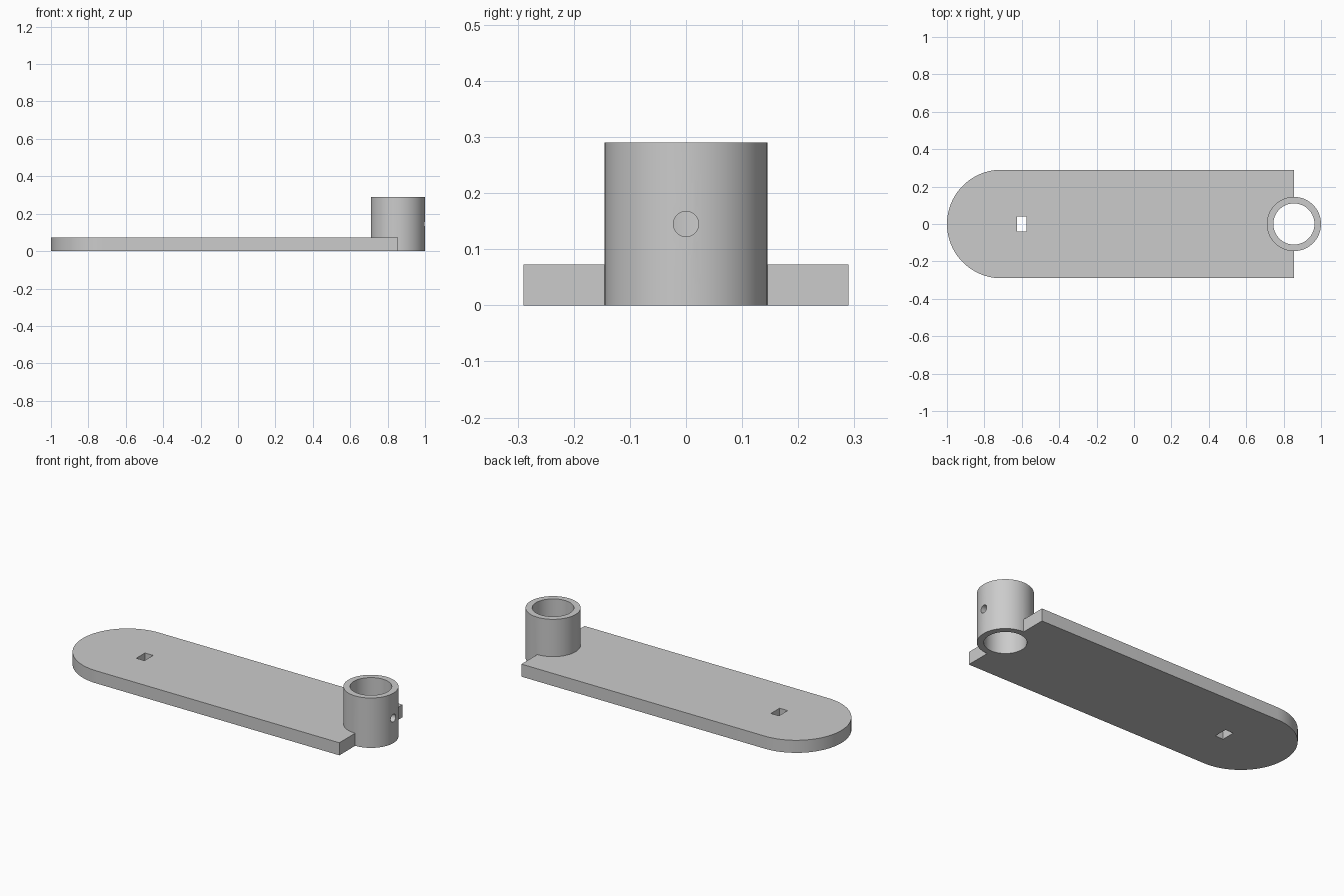
import bpy, bmesh, math
from mathutils import Matrix

if "Cube" in bpy.data.objects:
    bpy.data.objects.remove(bpy.data.objects["Cube"])

HALF = 0.29            # half width of plate
THICK = 0.073          # plate thickness
TUBE_X, TUBE_R, BORE_R, TUBE_H = 0.855, 0.145, 0.11, 0.29

grey = bpy.data.materials.new("light grey")
grey.diffuse_color = (0.6, 0.6, 0.6, 1)
grey.use_nodes = True
grey.node_tree.nodes["Principled BSDF"].inputs["Base Color"].default_value = grey.diffuse_color


def add_object(name, bm):
    bmesh.ops.recalc_face_normals(bm, faces=bm.faces)
    mesh = bpy.data.meshes.new(name)
    bm.to_mesh(mesh)
    bm.free()
    mesh.materials.append(grey)
    ob = bpy.data.objects.new(name, mesh)
    bpy.context.collection.objects.link(ob)
    return ob


def cylinder(name, r, depth, centre, sides=64, along_x=False):
    bm = bmesh.new()
    m = Matrix.Translation(centre)
    if along_x:
        m = m @ Matrix.Rotation(math.pi / 2, 4, 'Y')
    bmesh.ops.create_cone(bm, cap_ends=True, segments=sides, radius1=r,
                          radius2=r, depth=depth, matrix=m)
    return add_object(name, bm)


def box(name, size, centre):
    bm = bmesh.new()
    bmesh.ops.create_cube(bm, size=1, matrix=Matrix.Translation(centre) @ Matrix.Diagonal((*size, 1)))
    return add_object(name, bm)


def combine(target, tool, operation):
    bpy.context.view_layer.objects.active = target
    mod = target.modifiers.new(operation, 'BOOLEAN')
    mod.operation, mod.object, mod.solver = operation, tool, 'EXACT'
    bpy.ops.object.modifier_apply(modifier=mod.name)
    bpy.data.objects.remove(tool, do_unlink=True)


# Plate: square at the tube end, half round at the other
outline = [(TUBE_X, -HALF), (TUBE_X, HALF)]
for i in range(41):
    a = math.pi / 2 + math.pi * i / 40
    outline.append((-1 + HALF + HALF * math.cos(a), HALF * math.sin(a)))
bm = bmesh.new()
face = bm.faces.new([bm.verts.new((x, y, 0)) for x, y in outline])
top = bmesh.ops.extrude_face_region(bm, geom=[face])
bmesh.ops.translate(bm, vec=(0, 0, THICK),
                    verts=[v for v in top["geom"] if isinstance(v, bmesh.types.BMVert)])
bracket = add_object("plate_with_tube", bm)

# Upright tube, bored right through
combine(bracket, cylinder("tube", TUBE_R, TUBE_H, (TUBE_X, 0, TUBE_H / 2)), 'UNION')
combine(bracket, cylinder("bore", BORE_R, 1, (TUBE_X, 0, TUBE_H / 2)), 'DIFFERENCE')

# Set screw hole in the outer wall of the tube
combine(bracket, cylinder("screw_hole", 0.0225, 0.2, (TUBE_X + 0.15, 0, TUBE_H / 2), 32, True), 'DIFFERENCE')

# Rectangular slot near the round end
combine(bracket, box("slot", (0.052, 0.08, 0.4), (-0.6, 0, 0)), 'DIFFERENCE')

bpy.ops.object.select_all(action='DESELECT')
bracket.select_set(True)
bpy.context.view_layer.objects.active = bracket
bpy.ops.object.shade_smooth_by_angle(angle=math.radians(30))
